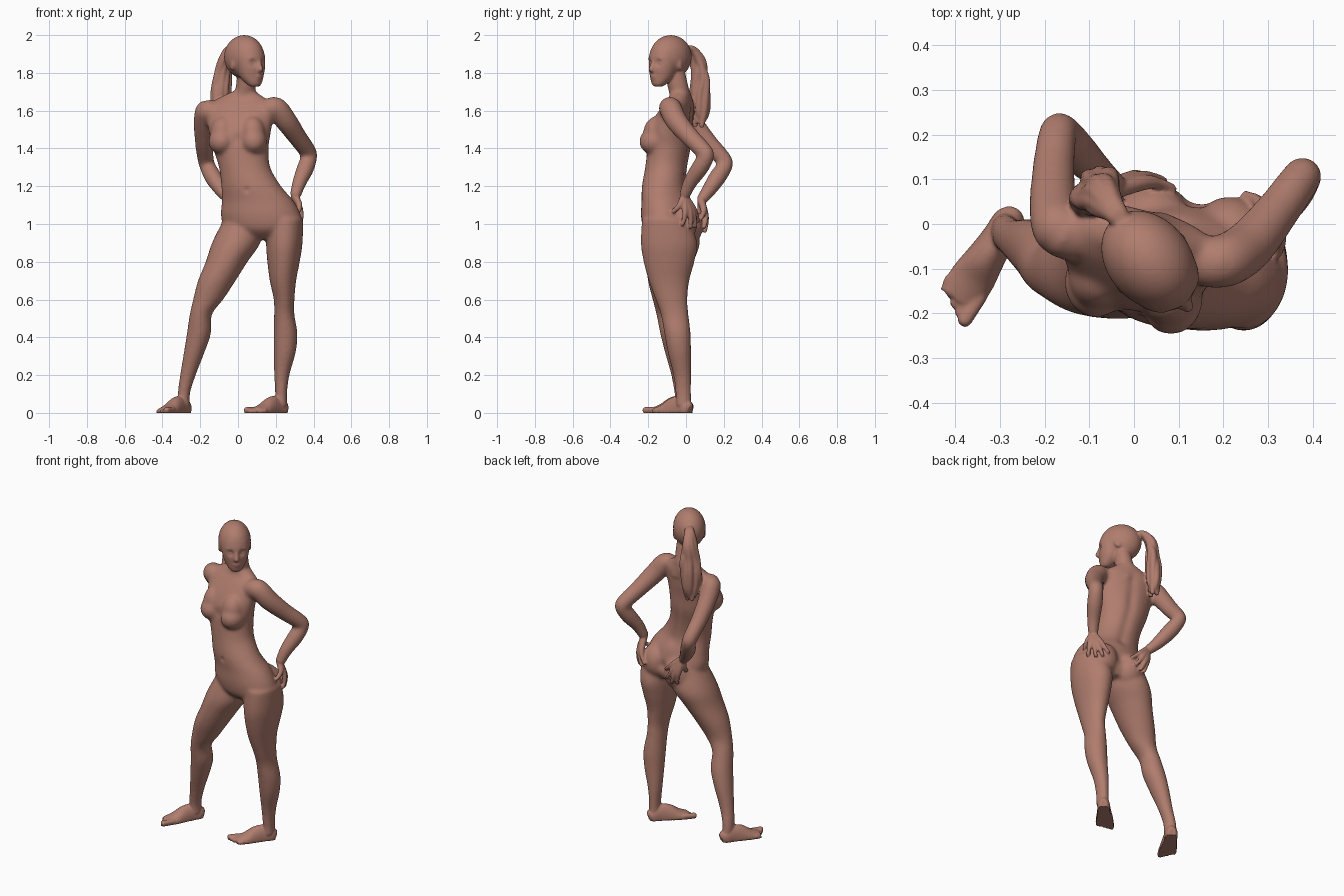
import bpy, bmesh, math, random
from mathutils import Vector, Matrix

random.seed(4)
clay = bpy.data.materials.new("terracotta clay")
clay.diffuse_color = (0.434, 0.205, 0.156, 1)


def to_object(bm, name):
    bmesh.ops.recalc_face_normals(bm, faces=bm.faces)
    me = bpy.data.meshes.new(name)
    bm.to_mesh(me)
    bm.free()
    ob = bpy.data.objects.new(name, me)
    bpy.context.collection.objects.link(ob)
    return ob


def blob(name, c, r, yaw=0):
    bm = bmesh.new()
    m = Matrix.Translation(c) @ Matrix.Rotation(math.radians(yaw), 4, 'Z') @ Matrix.Diagonal((*r, 1))
    bmesh.ops.create_uvsphere(bm, u_segments=32, v_segments=20, radius=1, matrix=m)
    return to_object(bm, name)


def spline(secs, n):
    # Catmull-Rom through sections of (x, y, z, half width, half depth)
    p = [secs[0]] + list(secs) + [secs[-1]]
    out = []
    for i in range(1, len(p) - 2):
        for k in range(n):
            t = k / n
            out.append([0.5 * (2 * b + (c - a) * t + (2 * a - 5 * b + 4 * c - d) * t * t
                               + (3 * b - a - 3 * c + d) * t ** 3)
                        for a, b, c, d in zip(*p[i - 1:i + 3])])
    return out + [list(secs[-1])]


def tube(name, secs, flat=False, yaw=0, ref=(0, 0, 1), n=5, seg=28):
    # flat: horizontal rings; otherwise rings stand across the path
    pts = spline([s if len(s) == 5 else (*s, s[3]) for s in secs], n)
    cen = [Vector(p[:3]) for p in pts]
    bm = bmesh.new()
    rings = []
    for i, p in enumerate(pts):
        if flat:
            a = math.radians(yaw)
            u, v = Vector((math.cos(a), math.sin(a), 0)), Vector((-math.sin(a), math.cos(a), 0))
        else:
            t = (cen[min(i + 1, len(cen) - 1)] - cen[max(i - 1, 0)]).normalized()
            u = t.cross(Vector(ref)).normalized()
            v = u.cross(t)
        ring = []
        for k in range(seg):
            a = math.tau * k / seg
            q = cen[i] + u * (p[3] * math.cos(a)) + v * (p[4] * math.sin(a))
            q.z = max(q.z, 0)
            ring.append(bm.verts.new(q))
        rings.append(ring)
    for r, s in zip(rings, rings[1:]):
        for k in range(seg):
            bm.faces.new((r[k], r[k - 1], s[k - 1], s[k]))
    bm.faces.new(rings[0])
    bm.faces.new(rings[-1])
    return to_object(bm, name)


def fuse(parts, name, voxel, smooth):
    bpy.ops.object.select_all(action='DESELECT')
    for o in parts:
        o.select_set(True)
    ob = bpy.context.view_layer.objects.active = parts[0]
    bpy.ops.object.join()
    ob.name = name
    m = ob.modifiers.new("remesh", 'REMESH')
    m.mode, m.voxel_size, m.use_smooth_shade = 'VOXEL', voxel, True
    s = ob.modifiers.new("smooth", 'SMOOTH')
    s.factor, s.iterations = 0.5, smooth
    for mod in ("remesh", "smooth"):
        bpy.ops.object.modifier_apply(modifier=mod)
    return ob


def dent(ob, spots):
    # push the skin in around (x, y, z, radius, depth)
    moves = []
    for v in ob.data.vertices:
        w = sum(d * math.exp(-((v.co - Vector((x, y, z))).length / r) ** 2) for x, y, z, r, d in spots)
        moves.append(v.normal * w)
    for v, m in zip(ob.data.vertices, moves):
        v.co -= m


# torso, neck, breasts and buttocks
body = [
    tube("torso", [(.03, -.03, 1.70, .065, .055), (.02, -.03, 1.665, .13, .058), (.015, -.04, 1.63, .18, .075),
                   (.01, -.065, 1.56, .178, .098), (.01, -.085, 1.48, .165, .112), (.015, -.09, 1.40, .148, .113),
                   (.035, -.105, 1.30, .137, .11), (.07, -.117, 1.20, .16, .114), (.105, -.104, 1.12, .193, .128),
                   (.122, -.095, 1.04, .215, .139), (.132, -.086, .97, .197, .132), (.125, -.07, .92, .12, .09)],
         flat=True, yaw=-12, seg=48),
    tube("neck", [(.025, -.025, 1.6, .085, .065), (.03, -.03, 1.67, .06, .056), (.042, -.045, 1.74, .052, .056),
                  (.042, -.065, 1.83, .05, .055)], flat=True),
    blob("right_buttock", (.045, -.008, .99), (.096, .099, .11)),
    blob("left_buttock", (.215, -.035, 1.01), (.098, .097, .11)),
]
for name, x, y in (("right_breast", -.085, -.13), ("left_breast", .083, -.168)):
    body += [blob(name, (x, y, 1.437), (.071, .08, .07)),
             blob(name + "_upper", (x * .95, y + .012, 1.478), (.066, .071, .092))]

# legs, hip to ankle
body += [
    tube("left_leg", [(.245, -.108, 1.03, .1, .125), (.245, -.09, .9, .097, .15), (.241, -.09, .8, .086, .135),
                      (.238, -.09, .7, .07, .108), (.244, -.077, .6, .055, .085), (.245, -.06, .52, .054, .074),
                      (.252, -.045, .42, .063, .07), (.248, -.035, .32, .058, .062), (.232, -.02, .2, .041, .048),
                      (.228, -.014, .1, .032, .042), (.228, -.012, .03, .035, .044)], flat=True),
    tube("right_leg", [(.03, -.06, 1.02, .108, .118), (-.01, -.068, .9, .128, .142), (-.06, -.086, .8, .111, .126),
                       (-.112, -.1, .7, .1, .102), (-.158, -.104, .6, .08, .073), (-.197, -.09, .52, .059, .067),
                       (-.207, -.067, .42, .064, .07), (-.232, -.05, .32, .055, .062), (-.265, -.034, .2, .042, .045),
                       (-.287, -.02, .1, .033, .042), (-.286, -.015, .03, .035, .044)], flat=True),
]

# arms, shoulder to wrist
body += [
    tube("left_arm", [(.15, -.085, 1.6, .055), (.2, -.083, 1.613, .06), (.255, -.05, 1.545, .058),
                      (.315, .022, 1.46, .05), (.362, .086, 1.395, .046), (.377, .107, 1.36, .043),
                      (.357, .072, 1.295, .046), (.325, .022, 1.22, .038), (.3, -.012, 1.14, .029)], ref=(1, -1, 0)),
    tube("right_arm", [(-.12, -.03, 1.58, .055), (-.165, -.015, 1.6, .06), (-.18, .04, 1.53, .054),
                       (-.18, .12, 1.43, .048), (-.172, .192, 1.35, .044), (-.163, .206, 1.31, .042),
                       (-.13, .165, 1.245, .046), (-.083, .118, 1.175, .038), (-.035, .078, 1.12, .029)],
         ref=(1, 0, 0)),
]
figure = fuse(body, "body", .008, 18)

# spine furrow, navel and breastbone
furrow = spline([(.035, .035, 1.62), (.035, .025, 1.5), (.042, .015, 1.4), (.065, .0, 1.28), (.095, -.0, 1.16)], 6)
dent(figure, [(*p, .03, .0035) for p in furrow] +
     [(.047, -.228, 1.18, .013, .008), (0, -.2, 1.45, .03, .008), (.135, .045, 1.02, .03, .012)])

# head, built facing forward and then turned
head = [
    blob("skull", (0, .008, 1.885), (.094, .122, .115)),
    tube("face", [(0, -.08, 1.728, .026, .022), (0, -.07, 1.745, .043, .042), (0, -.053, 1.78, .064, .062),
                  (0, -.045, 1.83, .078, .075), (0, -.035, 1.88, .083, .084), (0, -.025, 1.92, .08, .083)], flat=True),
    tube("nose", [(0, -.111, 1.868, .009, .01), (0, -.12, 1.84, .011, .014), (0, -.126, 1.817, .015, .016),
                  (0, -.118, 1.803, .014, .01)], flat=True),
    blob("upper_lip", (0, -.112, 1.783), (.023, .011, .007)),
    blob("lower_lip", (0, -.109, 1.77), (.02, .011, .007)),
]
for s in (-1, 1):
    head += [blob("ear", (s * .085, .008, 1.845), (.009, .022, .034), s * 18),
             blob("brow", (s * .035, -.097, 1.877), (.028, .015, .009), s * 18)]
head = fuse(head, "head", .005, 5)
dent(head, [(s * .034, -.11, 1.853, .017, .014) for s in (-1, 1)])
details = [head] + [blob("eye", (s * .033, -.091, 1.852), (.017, .014, .009)) for s in (-1, 1)]
turn = Matrix.Translation((.038, -.087, 0)) @ Matrix.Rotation(math.radians(40), 4, 'Z')
for o in details:
    o.data.transform(turn)

# ponytail of wavy locks
path = [(-.015, -.01, 1.92, .026), (-.045, .03, 1.925, .024), (-.07, .064, 1.86, .026), (-.082, .072, 1.77, .028),
        (-.09, .07, 1.69, .028), (-.09, .072, 1.6, .026), (-.085, .075, 1.525, .016)]
for k in range(9):
    a = math.tau * k / 9
    lock = []
    for i, (x, y, z, r) in enumerate(path):
        f = (0, .3, .65, 1, 1.2, 1, .6)[i]
        wave = random.uniform(-.008, .008) * (i > 1)
        ex, ey = .036 * f * math.cos(a) + wave, .02 * f * math.sin(a) + wave
        lock.append((x + .75 * ex - .66 * ey, y + .66 * ex + .75 * ey,
                     z + (i == 6) * random.uniform(-.02, .04), r * .75))
    details.append(tube("hair_lock", lock, ref=(1, -.4, 0), seg=14))


# hands: one tapering ray from wrist to each fingertip
def hand(name, wrist, tips, knuckle_out):
    w, out = Vector(wrist), Vector(knuckle_out)
    for i, tip in enumerate(tips):
        t = Vector(tip)
        mid = w.lerp(t, .5) + out
        r = .0125 if i else .014
        details.append(tube(name, [(*w, .02), (*mid, .0175), (*(w.lerp(t, .78) + out * .8), r), (*t, r * .85)],
                            ref=(.3, .9, .1), seg=14))
        details.append(blob(name, t, (r * .85,) * 3))


hand("left_hand", (.3, -.01, 1.15), [(.32, -.065, 1.068), (.332, -.018, 1.0), (.31, .025, .985),
                                    (.28, .05, .99), (.25, .064, 1.015)], (.012, .01, 0))
hand("right_hand", (-.035, .078, 1.13), [(-.035, .05, 1.04), (.0, .09, .965), (.032, .1, .963),
                                        (.065, .096, .985), (.085, .08, 1.03)], (-.002, .014, 0))


# flat-soled feet with toes
def foot(name, heel, d, inner, size):
    d = Vector(d).normalized()
    side = Vector((-d.y, d.x, 0)) * inner   # towards the big toe
    h = Vector(heel)
    secs = [(0, .02, .03, .012), (.02, .036, .05, .018), (.07, .038, .07, .02), (.12, .044, .065, .016),
            (.17, .051, .04, .01), (.225, .049, .022, .006)]
    details.append(tube(name, [(*(h + d * s * size + Vector((0, 0, c))), a, b) for s, a, b, c in secs]))
    for i in range(5):
        r = .0165 if i == 0 else .0115
        o = side * (.036 - .0195 * i)
        tip, root = .252 - .006 * i - .0015 * i * i, .19
        a, b = h + d * root * size + o, h + d * tip * size + o
        details.append(tube(name, [(a.x, a.y, .016, r), (b.x, b.y, r * .9, r)], seg=14))
        details.append(blob(name, (b.x, b.y, r * .9), (r, r, r)))


foot("left_foot", (.25, .022, 0), (-.67, -.74, 0), -1, 1.04)
foot("right_foot", (-.266, .026, 0), (-.54, -.84, 0), 1, 1.04)

# one continuous sculpted skin, standing flat
figure = fuse([figure] + details, "standing_figure", .0056, 3)
for v in figure.data.vertices:
    if v.co.z < .007:
        v.co.z = 0
figure.data.materials.clear()
figure.data.materials.append(clay)
for f in figure.data.polygons:
    f.use_smooth = True
    f.material_index = 0
